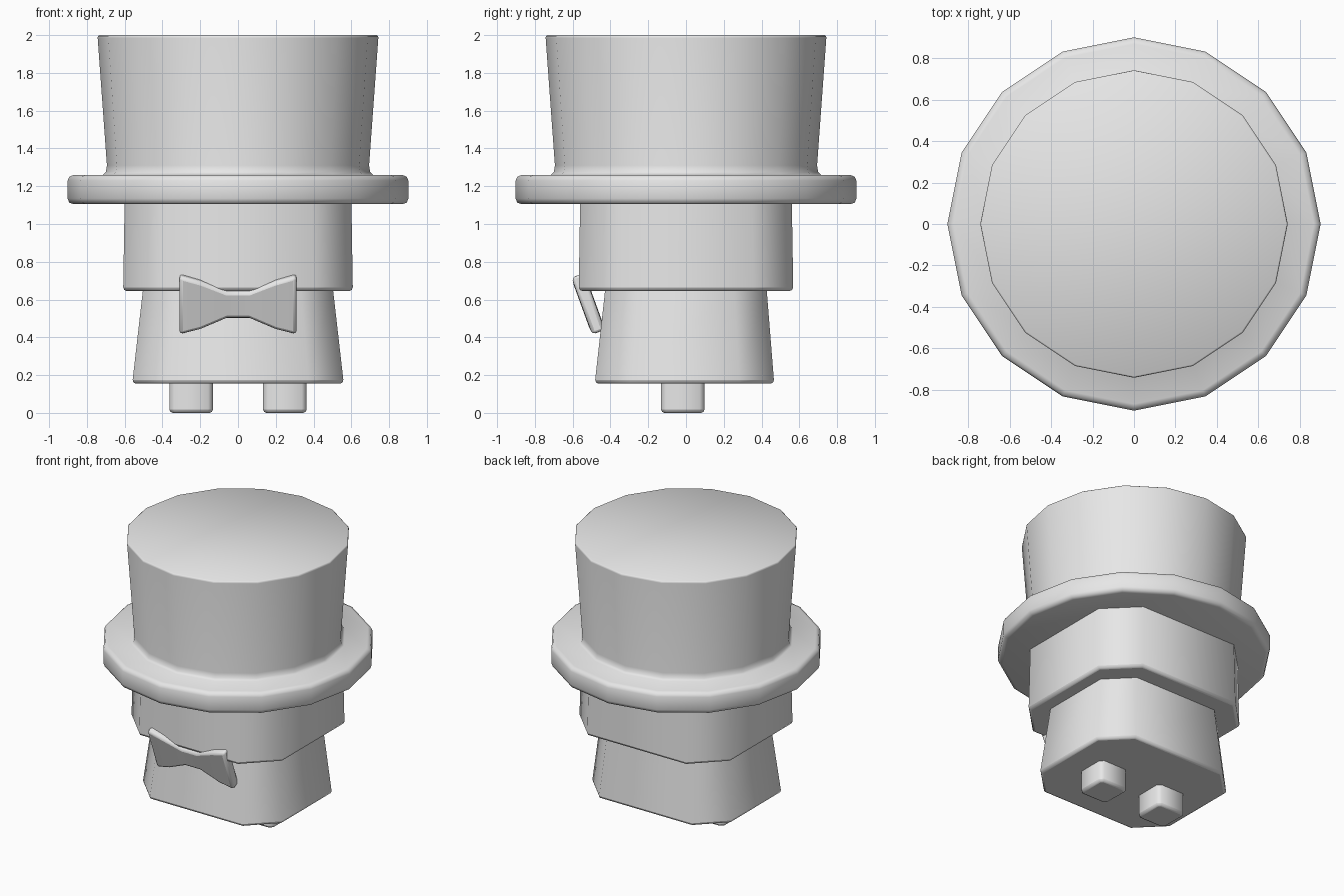
import bpy, bmesh, math

if "Cube" in bpy.data.objects:
    bpy.data.objects.remove(bpy.data.objects["Cube"])

grey = bpy.data.materials.new("plain grey")
grey.diffuse_color = (0.8, 0.8, 0.8, 1)
grey.use_nodes = True
grey.node_tree.nodes["Principled BSDF"].inputs["Base Color"].default_value = grey.diffuse_color


def loft(name, rings, bevel=0.0):
    """Skin a closed solid through rings of equal point count."""
    bm = bmesh.new()
    loops = [[bm.verts.new(p) for p in ring] for ring in rings]
    n = len(loops[0])
    for a, b in zip(loops, loops[1:]):
        for i in range(n):
            bm.faces.new((a[i], a[(i + 1) % n], b[(i + 1) % n], b[i]))
    bm.faces.new(loops[0][::-1])
    bm.faces.new(loops[-1])
    bmesh.ops.recalc_face_normals(bm, faces=bm.faces[:])
    mesh = bpy.data.meshes.new(name)
    bm.to_mesh(mesh)
    bm.free()
    obj = bpy.data.objects.new(name, mesh)
    bpy.context.collection.objects.link(obj)
    mesh.materials.append(grey)
    if bevel:
        mod = obj.modifiers.new("soft edges", 'BEVEL')
        mod.width = bevel
        mod.segments = 2
        mod.limit_method = 'ANGLE'
        mod.angle_limit = math.radians(50)
    bpy.ops.object.select_all(action='DESELECT')
    obj.select_set(True)
    bpy.context.view_layer.objects.active = obj
    bpy.ops.object.shade_smooth_by_angle(angle=math.radians(60))
    return obj


def circle(r, z, n=16):
    return [(r * math.cos(math.tau * i / n), r * math.sin(math.tau * i / n), z)
            for i in range(n)]


def octagon(a, b, c, z, x=0, y=0):
    """Rectangle of half sizes a, b with corners cut by c."""
    pts = [(a, b - c), (a - c, b), (c - a, b), (-a, b - c),
           (-a, c - b), (c - a, -b), (a - c, -b), (a, c - b)]
    return [(x + px, y + py, z) for px, py in pts]


# Hat: thick brim and flared crown in one turned profile
hat_profile = [(0.87, 1.105), (0.893, 1.113), (0.902, 1.135), (0.902, 1.23),
               (0.893, 1.25), (0.87, 1.26), (0.715, 1.26), (0.70, 1.275),
               (0.694, 1.31), (0.743, 1.985), (0.742, 1.995), (0.735, 2.0)]
loft("top_hat", [circle(r, z) for r, z in hat_profile])

# Head: wide block with cut corners
loft("head", [octagon(0.608, 0.568, 0.21, 0.645), octagon(0.6, 0.56, 0.21, 1.14)], 0.02)

# Body: tapers toward the neck
loft("body", [octagon(0.56, 0.475, 0.185, 0.155, y=-0.008),
              octagon(0.5, 0.425, 0.17, 0.68)], 0.02)

# Feet
for side, label in ((-1, "left"), (1, "right")):
    loft(label + "_foot", [octagon(0.115, 0.115, 0.025, z, side * 0.248, -0.017)
                           for z in (0, 0.18)], 0.018)

# Bow tie: pinched slab, tilted so its top leans forward
half = [(0.06, 0.075, 0.03), (0.2, 0.135, 0.038), (0.31, 0.165, 0.035)]
sections = [(-x, h, t) for x, h, t in half[::-1]] + half
tie = loft("bow_tie", [[(x, -t, -h), (x, t, -h), (x, t, h), (x, -t, h)]
                       for x, h, t in sections], 0.018)
tie.location = (0, -0.518, 0.578)
tie.rotation_euler = (math.radians(20), 0, 0)
